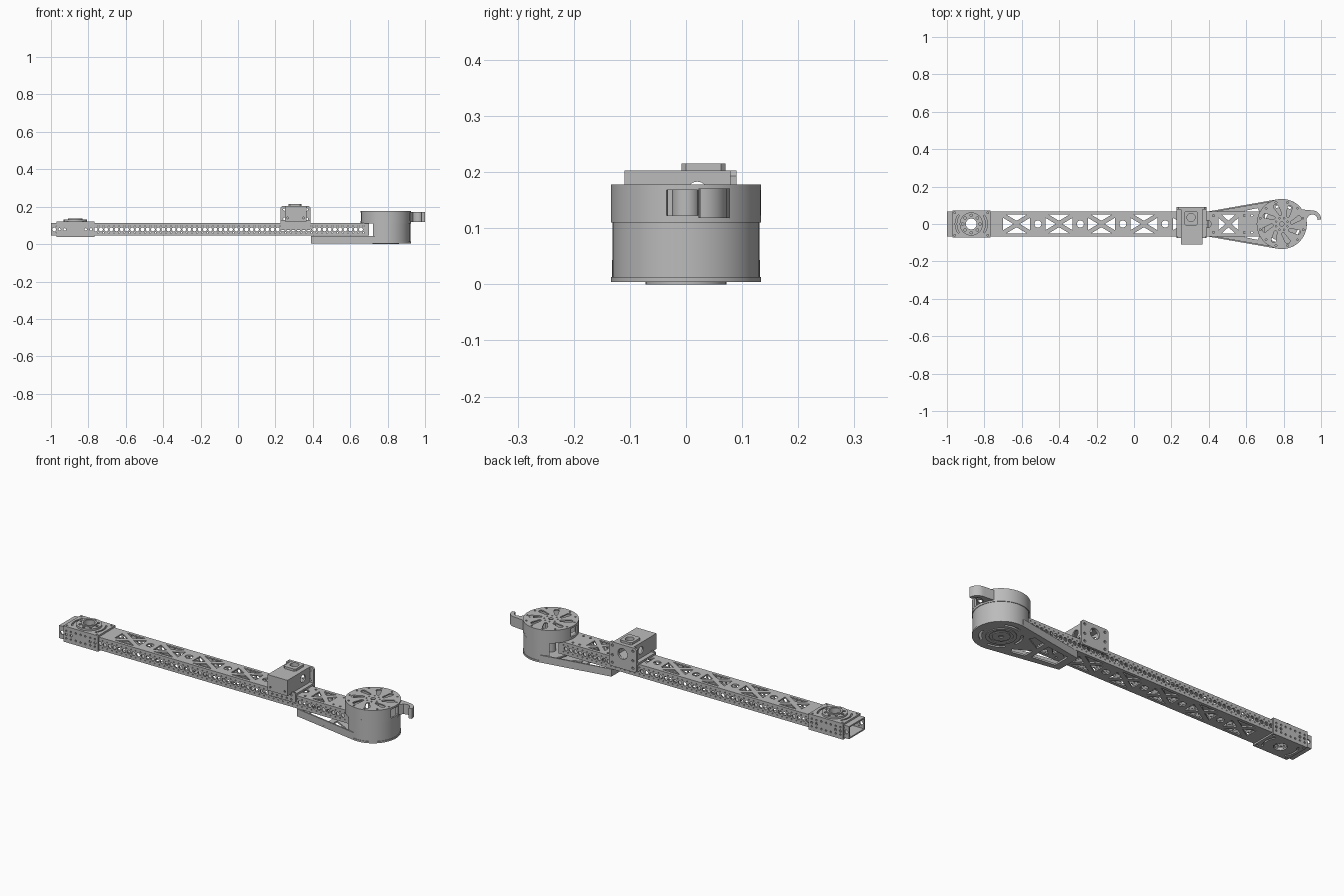
import bpy, bmesh
from math import cos, sin, pi, radians
from mathutils import Matrix, Vector

cube = bpy.data.objects.get("Cube")
if cube:
    bpy.data.objects.remove(cube)

grey = bpy.data.materials.new("plain_grey")
grey.use_nodes = True
grey.diffuse_color = (0.5, 0.5, 0.5, 1)
grey.node_tree.nodes["Principled BSDF"].inputs["Base Color"].default_value = (0.5, 0.5, 0.5, 1)

# Drawing plane for each extrusion axis
FRAMES = {
    "Z": Matrix.Identity(4),
    "X": Matrix(((0, 0, 1, 0), (1, 0, 0, 0), (0, 1, 0, 0), (0, 0, 0, 1))),
    "Y": Matrix(((1, 0, 0, 0), (0, 0, 1, 0), (0, 1, 0, 0), (0, 0, 0, 1))),
}


def plate(name, outline, holes, a, b, axis="Z"):
    """Flat profile with holes, extruded from a to b along an axis."""
    curve = bpy.data.curves.new(name, "CURVE")
    curve.dimensions = "2D"
    curve.fill_mode = "BOTH"
    curve.extrude = (b - a) / 2
    for loop in [outline] + list(holes):
        spline = curve.splines.new("POLY")
        spline.points.add(len(loop) - 1)
        for point, (u, v) in zip(spline.points, loop):
            point.co = (u, v, 0, 1)
        spline.use_cyclic_u = True
    temp = bpy.data.objects.new(name + "_profile", curve)
    bpy.context.collection.objects.link(temp)
    graph = bpy.context.evaluated_depsgraph_get()
    mesh = bpy.data.meshes.new_from_object(temp.evaluated_get(graph))
    bpy.data.objects.remove(temp)
    bpy.data.curves.remove(curve)
    bm = bmesh.new()
    bm.from_mesh(mesh)
    bmesh.ops.remove_doubles(bm, verts=bm.verts, dist=1e-5)
    bm.transform(FRAMES[axis] @ Matrix.Translation((0, 0, (a + b) / 2)))
    bmesh.ops.recalc_face_normals(bm, faces=bm.faces)
    for face in bm.faces:
        face.smooth = True
    bm.to_mesh(mesh)
    bm.free()
    mesh.set_sharp_from_angle(angle=radians(32))
    mesh.materials.clear()
    mesh.materials.append(grey)
    obj = bpy.data.objects.new(name, mesh)
    bpy.context.collection.objects.link(obj)
    return obj


def rect(u0, u1, v0, v1, c=0.0):
    if not c:
        return [(u0, v0), (u1, v0), (u1, v1), (u0, v1)]
    return [(u0 + c, v0), (u1 - c, v0), (u1, v0 + c), (u1, v1 - c),
            (u1 - c, v1), (u0 + c, v1), (u0, v1 - c), (u0, v0 + c)]


def arc(u, v, r, a0, a1, n):
    angles = [radians(a0 + (a1 - a0) * i / n) for i in range(n + 1)]
    return [(u + r * cos(t), v + r * sin(t)) for t in angles]


def circle(u, v, r, n=16):
    return arc(u, v, r, 0, 360, n)[:-1]


def band(u, v, r0, r1, a0, a1, n=8):
    return arc(u, v, r1, a0, a1, n) + arc(u, v, r0, a1, a0, n)


def ring_of(u, v, r, count, hole, start=0, n=8):
    return [circle(*p, hole, n) for p in arc(u, v, r, start, start + 360, count)[:-1]]


def truss(cx, w, h=0.05, g=0.017):
    """Four triangular openings that leave a cross of struts."""
    out = []
    for s in (1, -1):
        out.append([(cx - w + g, s * h), (cx + w - g, s * h), (cx, s * g)])
        out.append([(cx + s * w, h - g), (cx + s * w, g - h), (cx + s * g, 0)])
    return out


# Main beam: lattice top and bottom, perforated sides
HALF, LOW, HIGH, WALL = 0.066, 0.045, 0.112, 0.007
PIVOT = -0.87
lattice = []
for i in range(5):
    lattice += truss(-0.628 + 0.227 * i, 0.072)
    lattice.append(circle(-0.514 + 0.227 * i, 0, 0.019))
lattice += truss(0.505, 0.053)
lattice += [circle(x, y, 0.006, 8) for x in (0.425, 0.59, 0.63) for y in (-0.045, 0.045)]
lattice.append(circle(PIVOT, 0, 0.03, 24))
for name, z in (("beam_bottom", LOW), ("beam_top", HIGH - WALL)):
    plate(name, rect(-1, 0.70, -HALF, HALF), lattice, z, z + WALL)

mid = (LOW + HIGH) / 2
perforation = []
for i in range(60):
    x = -0.983 + 0.0278 * i
    perforation.append(circle(x, mid, 0.0105, 10))
    perforation += [circle(x + 0.0139, mid + s * 0.018, 0.0035, 6) for s in (-1, 1)]
for side, y in (("right", -HALF), ("left", HALF - WALL)):
    plate("beam_side_" + side, rect(-1, 0.70, LOW, HIGH), perforation, y, y + WALL, "Y")

# Pivot clamp around the far end of the beam
clamp_holes = [circle(PIVOT, 0, 0.032, 24)]
for turn in (0, 180):
    clamp_holes.append(band(PIVOT, 0, 0.078, 0.086, turn - 35, turn + 35))
clamp_holes += [circle(PIVOT + sx * 0.088, sy * 0.06, 0.005, 8) for sx in (-1, 1) for sy in (-1, 1)]
for name, z in (("clamp_bottom", 0.037), ("clamp_top", 0.112)):
    plate(name, rect(-0.97, -0.768, -0.072, 0.072, 0.008), clamp_holes, z, z + 0.009)
clamp_dots = [circle(PIVOT + i * 0.028, mid + s * 0.02, 0.005, 8) for i in range(-3, 4) for s in (-1, 1)]
clamp_dots += [circle(PIVOT + i * 0.028, mid, 0.007, 8) for i in (-3, -2, 2, 3)]
for side, y in (("right", -0.073), ("left", 0.066)):
    plate("clamp_side_" + side, rect(-0.97, -0.768, 0.037, 0.121), clamp_dots, y, y + 0.007, "Y")
plate("pivot_flange", circle(PIVOT, 0, 0.062, 40),
      [circle(PIVOT, 0, 0.03, 24)] + ring_of(PIVOT, 0, 0.046, 8, 0.007), 0.12, 0.131)
plate("pivot_collar", circle(PIVOT, 0, 0.039, 32), [circle(PIVOT, 0, 0.029, 24)], 0.12, 0.137)

# Motor bracket: back plate, saddle, front flange and hollow box
BX = 0.308
plate("bracket_back", rect(0.227, 0.388, 0.075, 0.203, 0.01),
      [circle(BX, 0.155, 0.028, 20)] + [circle(BX + sx * 0.06, z, 0.007, 8)
       for sx in (-1, 1) for z in (0.095, 0.135, 0.185)], 0.078, 0.09, "Y")
plate("bracket_saddle", rect(0.227, 0.388, -0.07, 0.08), [], 0.112, 0.122)
plate("bracket_front", rect(0.227, 0.388, 0.075, 0.128, 0.006),
      [circle(BX + i * 0.028, z, 0.005, 8) for i in (-2, -1, 0, 1, 2) for z in (0.088, 0.112)],
      -0.074, -0.066, "Y")
for side, x in (("right", 0.25), ("left", 0.358)):
    plate("box_side_" + side, rect(-0.105, 0.08, 0.126, 0.203),
          [circle(0.02, 0.163, 0.02)], x, x + 0.008, "X")
plate("box_front", rect(0.25, 0.366, 0.126, 0.203),
      [circle(x, 0.14, 0.005, 8) for x in (0.265, 0.35)], -0.11, -0.102, "Y")
plate("box_floor", rect(0.25, 0.366, -0.11, 0.08), [], 0.12, 0.128)
plate("box_top", rect(0.25, 0.366, -0.11, 0.08), [circle(0.305, 0.035, 0.022)], 0.195, 0.203)
plate("box_cap", rect(0.27, 0.34, -0.008, 0.07, 0.008), [circle(0.305, 0.035, 0.022)], 0.203, 0.215)

# Tapered tray below the drum end
CX, R = 0.79, 0.134
tray = [(0.39, 0.066), (0.39, -0.066)] + arc(CX, 0, R, -100, 100, 48)
tray_holes = [[(0.43, -0.045), (0.56, -0.06), (0.56, 0.06), (0.43, 0.045)]]
for s in (-1, 1):
    tray_holes.append([(0.59, s * 0.015), (0.59, s * 0.07), (0.66, s * 0.085), (0.675, s * 0.06)])
for i in range(4):
    tray_holes.append(band(CX, 0, 0.09, 0.102, 60 + i * 80, 110 + i * 80))
plate("tray_floor", tray, tray_holes, 0.004, 0.013)
for side, s in (("right", -1), ("left", 1)):
    plate("tray_wall_" + side, [(0.39, s * 0.066), (0.767, s * 0.132),
          (0.767, s * 0.124), (0.39, s * 0.058)], [], 0.01, 0.043)
plate("tray_end", rect(0.39, 0.398, -0.064, 0.064), [], 0.01, 0.043)

# Drum: open lower wall, then an upper wall with two windows
plate("drum_lower_wall", band(CX, 0, 0.125, 0.131, -122, 122, 56), [], 0.013, 0.112)
for name, z0, z1 in (("drum_band_lower", 0.11, 0.123), ("drum_band_upper", 0.168, 0.172)):
    plate(name, circle(CX, 0, R, 72), [circle(CX, 0, 0.125, 72)], z0, z1)
plate("drum_upper_wall_right", band(CX, 0, 0.125, R, 195, 345, 36), [], 0.123, 0.168)
plate("drum_upper_wall_left", band(CX, 0, 0.125, R, 9, 171, 36), [], 0.123, 0.168)

# Drum lid with swept slots
lid_holes = ring_of(CX, 0, 0.119, 12, 0.005, 15) + [circle(CX, 0, 0.012)]
lid_holes += ring_of(CX, 0, 0.033, 8, 0.004, 22)
for i in range(8):
    turn = Matrix.Rotation(i * pi / 4 + 0.2, 2)
    slot = arc(0.096, 0.012, 0.013, -80, 100, 6) + arc(0.055, -0.003, 0.008, 100, 280, 6)
    lid_holes.append([(CX + p.x, p.y) for p in (turn @ Vector(q) for q in slot)])
plate("drum_lid", circle(CX, 0, R, 72), lid_holes, 0.172, 0.178)
plate("drum_shaft", circle(CX, 0, 0.025, 24), [circle(CX, 0, 0.012)], 0.002, 0.172)
plate("bearing_rim", circle(CX, 0, 0.072, 40), [circle(CX, 0, 0.055, 32)], 0, 0.006)
plate("bearing_core", circle(CX, 0, 0.042, 32), [circle(CX, 0, 0.012)], 0, 0.006)

# Curved hook on the drum rim
hook = [(0.895, 0.078), (0.95, 0.073)] + arc(0.952, 0.025, 0.048, 80, 0, 8)
hook += arc(0.952, 0.022, 0.03, 0, 90, 6) + [(0.935, 0.045), (0.918, 0.02), (0.908, 0.02)]
plate("hook", hook, [], 0.118, 0.171)
